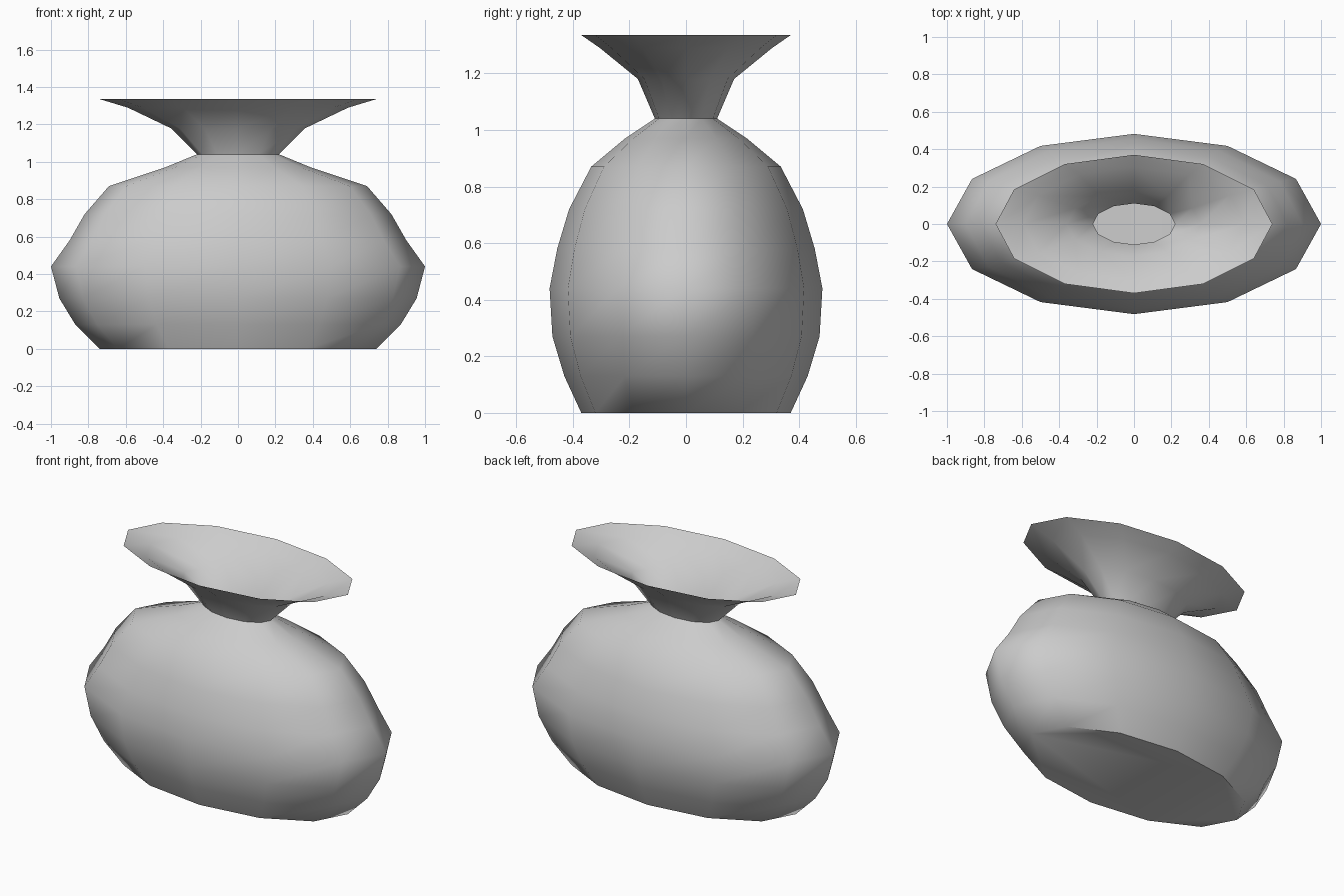
import bpy
import bmesh
from math import cos, sin, pi

if "Cube" in bpy.data.objects:
    bpy.data.objects.remove(bpy.data.objects["Cube"], do_unlink=True)

SIDES = 12

clay = bpy.data.materials.new("pale grey clay")
clay.use_nodes = True
clay.diffuse_color = (0.6, 0.6, 0.6, 1)
clay.node_tree.nodes["Principled BSDF"].inputs["Base Color"].default_value = (0.6, 0.6, 0.6, 1)

# Oval profile: height, half width, half depth
profile = [
    (0.0, 0.74, 0.37),
    (0.13, 0.87, 0.43),
    (0.27, 0.955, 0.472),
    (0.44, 1.0, 0.482),
    (0.58, 0.9, 0.455),
    (0.72, 0.82, 0.413),
    (0.87, 0.69, 0.335),
    (0.97, 0.39, 0.215),
    (1.04, 0.22, 0.11),
    (1.18, 0.36, 0.17),
    (1.29, 0.59, 0.305),
    (1.335, 0.74, 0.37),
]

bm = bmesh.new()
rings = []
for z, rx, ry in profile:
    rings.append([bm.verts.new((rx * cos(2 * pi * i / SIDES),
                                ry * sin(2 * pi * i / SIDES), z))
                  for i in range(SIDES)])

# Thin open wall, from the foot through the neck to the flared lip
for low, high in zip(rings, rings[1:]):
    for i in range(SIDES):
        j = (i + 1) % SIDES
        bm.faces.new((low[i], low[j], high[j], high[i]))

# Flat floor
bm.faces.new(rings[0][::-1])

mesh = bpy.data.meshes.new("vase")
bm.to_mesh(mesh)
bm.free()
mesh.materials.append(clay)
vase = bpy.data.objects.new("vase", mesh)
bpy.context.collection.objects.link(vase)

# Smooth wall with a crisp foot and neck
bpy.ops.object.select_all(action="DESELECT")
vase.select_set(True)
bpy.context.view_layer.objects.active = vase
bpy.ops.object.shade_smooth_by_angle(angle=1.0)
